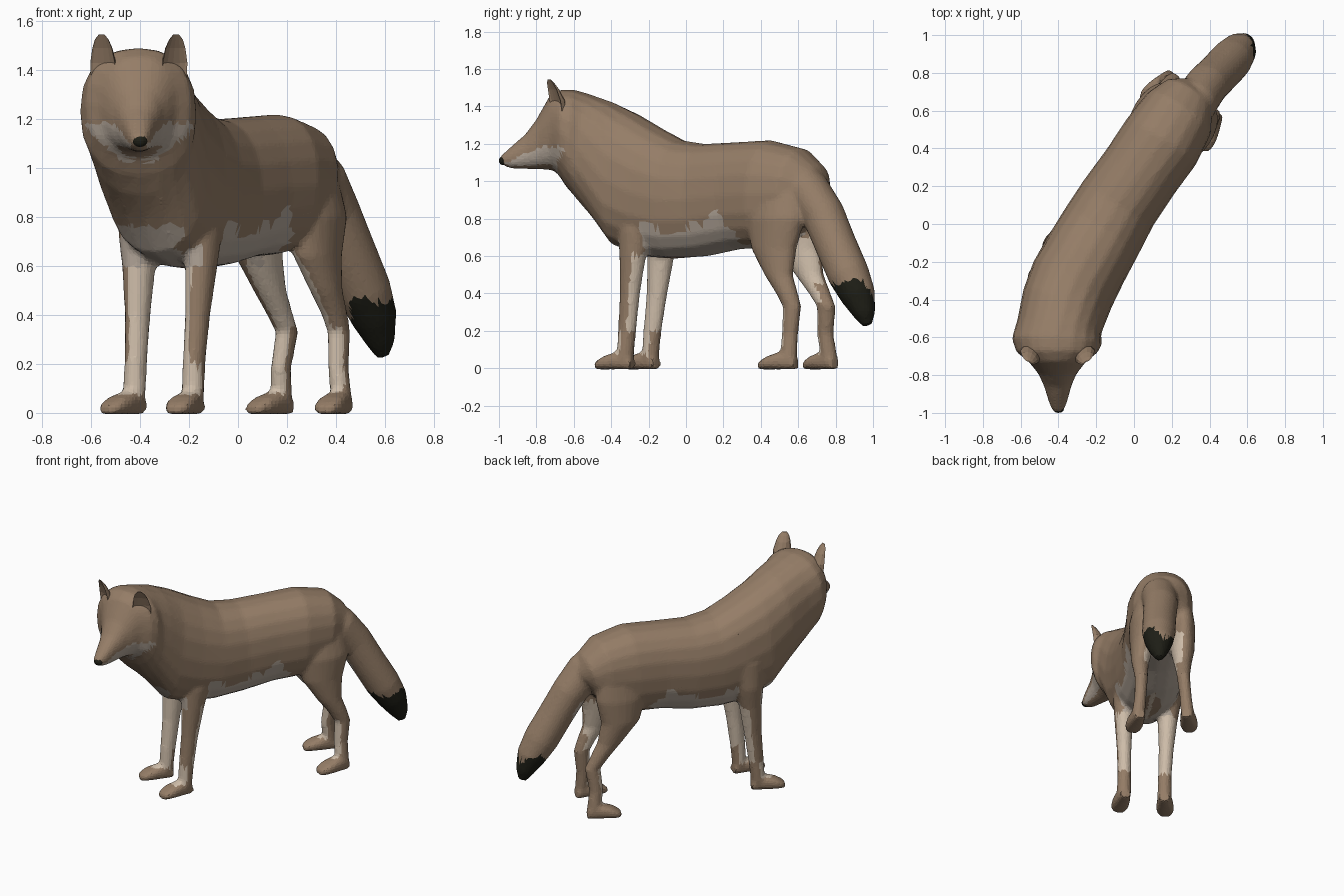
import bpy, bmesh, math
from mathutils import Vector

if "Cube" in bpy.data.objects:
    bpy.data.objects.remove(bpy.data.objects["Cube"])

N = 20


def material(name, rgb):
    m = bpy.data.materials.new(name)
    m.diffuse_color = (*rgb, 1)
    m.use_nodes = True
    m.node_tree.nodes["Principled BSDF"].inputs["Base Color"].default_value = m.diffuse_color
    return m


COAT = material("brown coat", (0.30, 0.205, 0.135))
CREAM = material("cream leg fur", (0.62, 0.51, 0.40))
BELLY = material("grey belly fur", (0.46, 0.39, 0.325))
BLACK = material("black", (0.013, 0.013, 0.008))


def direction(yaw):
    """Forward and right-hand unit vectors for a heading turned away from -y."""
    a = math.radians(yaw)
    return Vector((-math.sin(a), -math.cos(a), 0)), Vector((math.cos(a), -math.sin(a), 0))


def loft(bm, rings, power=0.87):
    """Skin closed rings given as (centre, half width vector, half height vector)."""
    rows = []
    for c, side, up in rings:
        row = []
        for i in range(N):
            a = 2 * math.pi * i / N
            u, v = (math.copysign(abs(w) ** power, w) for w in (math.cos(a), math.sin(a)))
            row.append(bm.verts.new(c + side * u + up * v))
        rows.append(row)
    for a, b in zip(rows, rows[1:]):
        for i in range(N):
            j = (i + 1) % N
            bm.faces.new((a[i], a[j], b[j], b[i]))
    bm.faces.new(rows[0][::-1])
    bm.faces.new(rows[-1])


def to_object(bm, name):
    bmesh.ops.recalc_face_normals(bm, faces=bm.faces)
    me = bpy.data.meshes.new(name)
    bm.to_mesh(me)
    bm.free()
    ob = bpy.data.objects.new(name, me)
    bpy.context.collection.objects.link(ob)
    return ob


MID = [(-1.1, -.40), (-.6, -.408), (-.45, -.375), (-.3, -.32), (.1, -.09), (.5, .19), (.8, .36)]


def mid_x(y):
    for (y0, x0), (y1, x1) in zip(MID, MID[1:]):
        if y <= y1:
            return x0 + (x1 - x0) * (y - y0) / (y1 - y0)
    return MID[-1][1]


bm = bmesh.new()

# Torso, neck, head and muzzle: top y, top z, bottom y, bottom z, half width, yaw
trunk = [
    (.75, .98, .68, .86, .08, 33), (.715, 1.08, .63, .76, .15, 33),
    (.62, 1.175, .55, .69, .20, 33), (.45, 1.22, .42, .645, .22, 33),
    (.28, 1.21, .28, .635, .215, 33), (.1, 1.2, .12, .6, .22, 33),
    (-.03, 1.22, -.06, .585, .23, 33), (-.15, 1.285, -.2, .595, .235, 33),
    (-.28, 1.365, -.36, .65, .24, 30), (-.4, 1.425, -.47, .79, .235, 22),
    (-.52, 1.468, -.57, .89, .225, 10), (-.6, 1.49, -.64, .97, .24, 3),
    (-.67, 1.49, -.69, 1.045, .215, 0), (-.73, 1.455, -.72, 1.06, .155, 0),
    (-.80, 1.33, -.79, 1.065, .10, 0), (-.86, 1.25, -.86, 1.065, .072, 0),
    (-.93, 1.19, -.93, 1.067, .052, 0), (-.98, 1.145, -.97, 1.08, .037, 0),
    (-1.0, 1.125, -.985, 1.095, .02, 0)]
rings = []
for yt, zt, yb, zb, hw, yaw in trunk:
    top, bot = Vector((mid_x(yt), yt, zt)), Vector((mid_x(yb), yb, zb))
    rings.append(((top + bot) / 2, direction(yaw)[1] * hw, (top - bot) / 2))
loft(bm, rings)

# Tail: centre and radius
tail = [(.26, .56, 1.06, .09), (.325, .65, .95, .12), (.385, .735, .82, .115),
        (.455, .805, .65, .112), (.515, .87, .50, .112), (.556, .92, .39, .095),
        (.583, .955, .29, .06), (.592, .972, .228, .025)]
pts = [Vector(t[:3]) for t in tail]
rings = []
for i, t in enumerate(tail):
    d = (pts[min(i + 1, len(pts) - 1)] - pts[max(i - 1, 0)]).normalized()
    side = d.cross(Vector((0, 0, 1))).normalized()
    rings.append((pts[i], side * t[3], d.cross(side) * t[3]))
loft(bm, rings, 1)

# Legs: centre, half length along the body, half width; then the heading of the paw
legs = [
    ([(-.16, -.25, .92, .12, .06), (-.15, -.27, .74, .10, .08), (-.15, -.285, .6, .075, .063),
      (-.165, -.30, .4, .056, .05), (-.18, -.315, .2, .05, .045), (-.185, -.325, .06, .045, .048)], 27),
    ([(-.41, -.10, .92, .12, .06), (-.40, -.12, .74, .10, .085), (-.405, -.135, .6, .075, .066),
      (-.41, -.155, .4, .058, .05), (-.418, -.18, .2, .05, .045), (-.425, -.19, .06, .045, .048)], 42),
    ([(.30, .49, .98, .15, .08), (.322, .48, .8, .175, .095), (.325, .47, .64, .135, .08),
      (.36, .495, .5, .082, .06), (.395, .54, .40, .062, .05), (.412, .567, .33, .052, .044),
      (.41, .555, .18, .046, .04), (.422, .55, .06, .045, .044)], 25),
    ([(.10, .60, .98, .15, .07), (.085, .60, .8, .17, .085), (.085, .605, .64, .13, .08),
      (.13, .66, .5, .082, .06), (.172, .715, .40, .062, .05), (.2, .75, .33, .052, .044),
      (.175, .745, .18, .046, .04), (.178, .765, .06, .045, .044)], 46)]
BACK, RIGHT = direction(33)
BACK = -BACK
for sections, yaw in legs:
    loft(bm, [(Vector(s[:3]), RIGHT * s[4], BACK * s[3]) for s in sections], 1)
    fwd, side = direction(yaw)
    base = Vector((*sections[-1][:2], 0))
    paw = [(-.045, .06, .035), (0, .085, .045), (.06, .085, .056), (.115, .068, .06),
           (.155, .045, .052), (.175, .03, .035)]
    loft(bm, [(base + fwd * d + Vector((0, 0, h / 2 - .003)), side * w, Vector((0, 0, h / 2 + .003)))
              for d, h, w in paw], .75)

# Fuse the parts into one faceted skin
rough = to_object(bm, "rough_body")
m = rough.modifiers.new("fuse", 'REMESH')
m.mode, m.voxel_size = 'VOXEL', .015
m = rough.modifiers.new("soften", 'SMOOTH')
m.factor, m.iterations = .5, 4
m = rough.modifiers.new("facet", 'DECIMATE')
m.ratio = .35
me = bpy.data.meshes.new_from_object(rough.evaluated_get(bpy.context.evaluated_depsgraph_get()))
bpy.data.objects.remove(rough)
body = bpy.data.objects.new("body", me)
bpy.context.collection.objects.link(body)
me.materials.clear()
for mat in (COAT, CREAM, BELLY, BLACK):
    me.materials.append(mat)


def fur(p, n):
    """Pick the coat colour from place and facing."""
    if p.x + p.y > 1.12:                                   # tail and its tip
        return 3 if p.z < .43 + .05 * math.sin((p.x - p.y) * 20 + 7) else 0
    if p.y < -.62 and p.z > .9:                            # cheeks and lips
        off = abs(p.x + .404)
        top = 1.185 - .08 * max(0, (-.78 - p.y) / .17)
        low = 1.02 + max(0, off - .06) * .9                # slanting lower edge of the stripe
        return 2 if p.y < -.655 and off > .03 and low < p.z < top and n.z > -.75 else 0
    q = p - Vector((-.09, .1, 0))
    s, t = q.dot(BACK), q.dot(RIGHT)
    out, front = n.dot(RIGHT) * math.copysign(1, t), -n.dot(BACK)
    if p.z < .6:                                           # legs
        if p.z < .075:
            return 0
        if s < 0:                                          # front legs
            if p.z < .2:
                return 1 if front > .1 or (out < -.6 and front > -.3) else 0
            return 1 if out < .1 or (front < -.3 and out < .92) else 0
        if p.z < .35:                                      # hind shanks
            return 1 if front > .4 else 0
        return 1 if (out < .1 and front > -.3) or (out < -.3 and p.z > .45) else 0
    edge = .745 + .025 * math.sin(s * 19) + .12 * math.exp(-((s - .21) / .055) ** 2)
    shoulder = abs(t) > .13 and s < -.27 and out > .3 and front < .6
    if p.z < edge and not shoulder and (s < .31 or (abs(t) < .1 and n.z < -.3)):
        return 2
    if s > .3 and p.z < .7 and out < -.2:                  # inner thighs
        return 1
    return 0


for f in me.polygons:
    f.use_smooth = False
    f.material_index = fur(f.center, f.normal)

# Cupped ears
for sign, name in ((-1, "left_ear"), (1, "right_ear")):
    bm = bmesh.new()
    rows = []
    turn = math.radians(30) * sign
    for off, y, z, hx, hy in ((.145, -.69, 1.35, .058, .055), (.148, -.70, 1.43, .058, .045),
                              (.15, -.715, 1.49, .046, .03), (.152, -.727, 1.525, .032, .017),
                              (.152, -.733, 1.545, .014, .006)):
        row = []
        for i in range(12):
            a = 2 * math.pi * i / 12
            u, v = hx * math.cos(a), hy * math.sin(a)
            if v < 0:
                v *= -.3                                   # hollow front
            row.append(bm.verts.new((-.405 + sign * off + u * math.cos(turn) - v * math.sin(turn),
                                     y + u * math.sin(turn) + v, z)))
        rows.append(row)
    for a, b in zip(rows, rows[1:]):
        for i in range(12):
            bm.faces.new((a[i], a[(i + 1) % 12], b[(i + 1) % 12], b[i]))
    bm.faces.new(rows[-1])
    bm.faces.new(rows[0][::-1])
    to_object(bm, name).data.materials.append(COAT)

# Nose
bm = bmesh.new()
bmesh.ops.create_uvsphere(bm, u_segments=12, v_segments=8, radius=1)
for v in bm.verts:
    v.co = Vector((-.4 + v.co.x * .03, -.978 + v.co.y * .022, 1.11 + v.co.z * .024))
to_object(bm, "nose").data.materials.append(BLACK)
